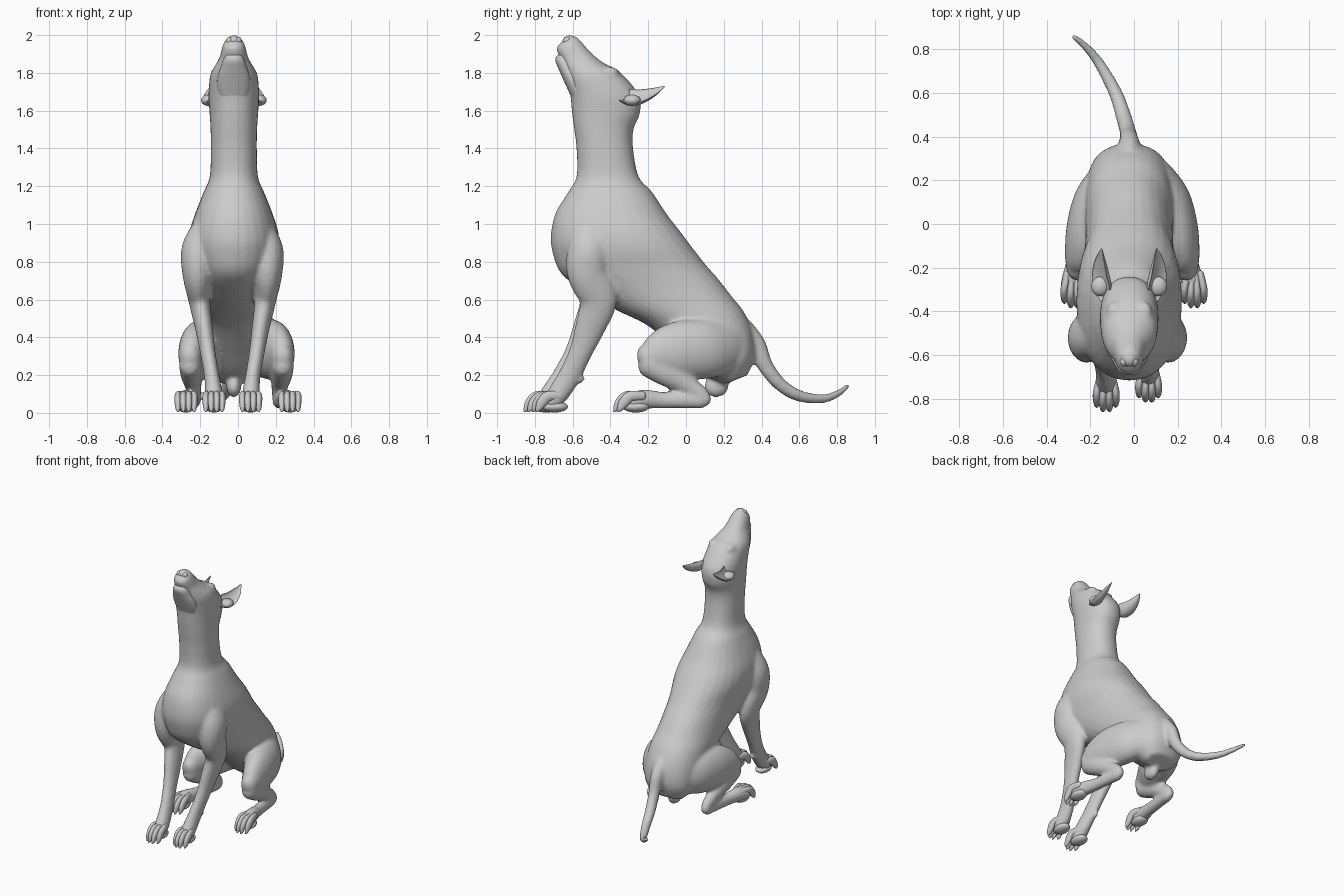
import bpy, bmesh, math
from mathutils import Vector, Matrix

if "Cube" in bpy.data.objects:
    bpy.data.objects.remove(bpy.data.objects["Cube"], do_unlink=True)

grey = bpy.data.materials.new("plain grey")
grey.use_nodes = True
grey.diffuse_color = (0.6, 0.6, 0.6, 1)
grey.node_tree.nodes["Principled BSDF"].inputs["Base Color"].default_value = (0.6, 0.6, 0.6, 1)

MID = -0.022   # the dog leans slightly to its right
N = 28         # points around each ring


def refine(rows, steps=6):
    """Catmull-Rom interpolation of rows of numbers."""
    out = []
    for i in range(len(rows) - 1):
        a, b, c, d = rows[max(i - 1, 0)], rows[i], rows[i + 1], rows[min(i + 2, len(rows) - 1)]
        for k in range(steps):
            t = k / steps
            out.append([0.5 * (2 * q + (r - p) * t + (2 * p - 5 * q + 4 * r - s) * t * t
                               + (3 * q - p - 3 * r + s) * t ** 3)
                        for p, q, r, s in zip(a, b, c, d)])
    return out + [list(rows[-1])]


def skin(bm, rings):
    """Bridge rings of points and close both ends."""
    vs = [[bm.verts.new(p) for p in ring] for ring in rings]
    faces = [bm.faces.new(vs[0]), bm.faces.new(vs[-1])]
    for a, b in zip(vs, vs[1:]):
        for i in range(N):
            j = (i + 1) % N
            faces.append(bm.faces.new((a[i], a[j], b[j], b[i])))
    bmesh.ops.recalc_face_normals(bm, faces=faces)


def loft(bm, rows):
    """Trunk shape from rows of (front y, front z, back y, back z, half width)."""
    rings = []
    for fy, fz, by, bz, w in refine(rows):
        c = Vector((MID, (fy + by) / 2, (fz + bz) / 2))
        u = Vector((0, (by - fy) / 2, (bz - fz) / 2))
        ring = []
        for k in range(N):
            a = 2 * math.pi * k / N
            co, si = [math.copysign(abs(f) ** 0.9, f) for f in (math.cos(a), math.sin(a))]
            ring.append(c + u * co + Vector((w * si, 0, 0)))
        rings.append(ring)
    skin(bm, rings)


def tube(bm, rows, cup=0):
    """Round-ended limb from rows of (x, y, z, side radius, depth radius)."""
    rows = refine(rows)
    pts = [Vector(r[:3]) for r in rows]
    data = []
    for i, r in enumerate(rows):
        t = (pts[min(i + 1, len(pts) - 1)] - pts[max(i - 1, 0)]).normalized()
        data.append((pts[i], t, r[3], r[4]))

    def dome(item, sign):
        p, t, a, b = item
        h = min(a, b)
        return [(p + t * sign * h * math.sin(g), t, a * math.cos(g), b * math.cos(g))
                for g in (0.4, 0.8, 1.15, 1.45)]
    data = dome(data[0], -1)[::-1] + data + dome(data[-1], 1)
    rings = []
    for p, t, a, b in data:
        side = (Vector((1, 0, 0)) - t * t.x).normalized()
        depth = t.cross(side)
        ring = []
        for k in range(N):
            g = 2 * math.pi * k / N
            c, s = math.cos(g), math.sin(g)
            m = cup * c - s
            if cup and m > 0:       # hollow out the upper outer side
                c -= 0.7 * m * cup
                s += 0.7 * m
            ring.append(p + side * a * c + depth * b * s)
        rings.append(ring)
    skin(bm, rings)


def ball(bm, loc, size):
    bmesh.ops.create_uvsphere(bm, u_segments=24, v_segments=16, radius=1,
                              matrix=Matrix.Translation(loc) @ Matrix.Diagonal((*size, 1)))


def finish(name, bm):
    me = bpy.data.meshes.new(name)
    bm.to_mesh(me)
    bm.free()
    me.materials.append(grey)
    me.shade_smooth()
    ob = bpy.data.objects.new(name, me)
    bpy.context.collection.objects.link(ob)
    return ob


def placed(rows, s, centre, step=0.0):
    """Mirror limb rows to side s; the left one may step back near the ground."""
    return [(centre + s * x, y + (step * max(0, 1 - z / 0.6) if s > 0 else 0), z, a, b)
            for x, y, z, a, b in rows]


# Body: head, trunk, legs and tail fused into one smooth skin
body = bmesh.new()
head = [(-.655, 1.968, -.592, 1.998, .036), (-.685, 1.935, -.562, 1.975, .055),
        (-.680, 1.905, -.528, 1.935, .066), (-.664, 1.87, -.482, 1.888, .077),
        (-.648, 1.825, -.425, 1.846, .102), (-.632, 1.77, -.365, 1.818, .124),
        (-.62, 1.72, -.295, 1.748, .132), (-.61, 1.66, -.245, 1.67, .134),
        (-.605, 1.60, -.245, 1.58, .129)]
trunk = [(-.595, 1.52, -.278, 1.50, .124), (-.58, 1.40, -.28, 1.40, .122),
         (-.58, 1.25, -.25, 1.25, .128), (-.63, 1.16, -.18, 1.17, .162),
         (-.69, 1.06, -.10, 1.05, .205), (-.715, .95, -.03, .96, .236),
         (-.707, .85, .03, .88, .24), (-.655, .73, .10, .79, .22),
         (-.50, .62, .17, .71, .205), (-.36, .54, .24, .62, .20),
         (-.20, .46, .31, .53, .20), (-.05, .33, .357, .42, .195),
         (.08, .21, .365, .30, .175), (.2, .15, .325, .20, .11)]
loft(body, head + trunk)

front_leg = [(.14, -.49, 1.0, .06, .09), (.180, -.515, .87, .088, .11),
             (.185, -.52, .74, .080, .11), (.175, -.465, .60, .058, .10),
             (.15, -.52, .45, .047, .08), (.13, -.58, .32, .041, .062),
             (.11, -.645, .20, .040, .060), (.10, -.70, .12, .045, .058),
             (.097, -.745, .065, .05, .052)]
thigh = [(.10, .20, .36, .10, .15), (.16, .10, .34, .11, .16), (.205, -.04, .33, .10, .155),
         (.235, -.14, .31, .075, .125), (.245, -.20, .29, .058, .08)]
shin = [(.245, -.19, .26, .060, .075), (.24, -.10, .21, .057, .072), (.23, 0, .15, .045, .054),
        (.225, .07, .10, .038, .048), (.225, .095, .065, .033, .044)]
hind_foot = [(.225, .08, .065, .036, .044), (.235, 0, .067, .036, .044),
             (.25, -.12, .067, .038, .044), (.268, -.22, .072, .047, .052),
             (.275, -.275, .06, .054, .05)]
for s in (-1, 1):
    tube(body, placed(front_leg, s, -.03, .045))
    for part in (thigh, shin, hind_foot):
        tube(body, placed(part, s, -.008))
    # Small pad behind each front wrist
    ball(body, (-.03 + s * .115, -.59 + (.03 if s > 0 else 0), .18), (.02, .026, .024))
    # Brow ridge
    ball(body, (MID + s * .07, -.405, 1.803), (.036, .05, .03))

tail = [(-.02, .30, .43, .06, .07), (-.022, .372, .36, .046, .052), (-.028, .42, .25, .038, .042),
        (-.05, .50, .15, .036, .036), (-.085, .60, .09, .032, .031), (-.15, .72, .075, .026, .025),
        (-.21, .80, .10, .021, .02), (-.275, .857, .143, .014, .014)]
tube(body, tail)
ball(body, (MID, .16, .14), (.04, .065, .058))       # rear underside
skin_ob = finish("body", body)
remesh = skin_ob.modifiers.new("fuse", "REMESH")
remesh.mode = "VOXEL"
remesh.voxel_size = 0.0105
remesh.use_smooth_shade = True
smooth = skin_ob.modifiers.new("soften", "SMOOTH")
smooth.factor = 0.5
smooth.iterations = 11

# Lower jaw, parted from the muzzle by the mouth line
jaw = bmesh.new()
loft(jaw, [(-.585, 1.62, -.50, 1.66, .075), (-.625, 1.71, -.53, 1.73, .088),
           (-.652, 1.77, -.55, 1.78, .086), (-.674, 1.82, -.58, 1.83, .070),
           (-.69, 1.86, -.61, 1.875, .056), (-.688, 1.885, -.63, 1.90, .04),
           (-.672, 1.897, -.645, 1.904, .018)])
finish("lower_jaw", jaw)

# Nose with two nostril wings
nose = bmesh.new()
ball(nose, (MID, -.615, 1.968), (.036, .038, .03))
for s in (-1, 1):
    ball(nose, (MID + s * .024, -.63, 1.968), (.018, .022, .022))
finish("nose", nose)

for s, side in ((-1, "right"), (1, "left")):
    # Cupped ear, hollow on its upper outer side
    ear = bmesh.new()
    tube(ear, placed([(.10, -.36, 1.685, .03, .03), (.125, -.30, 1.68, .048, .052),
                      (.137, -.25, 1.68, .050, .048), (.137, -.18, 1.70, .034, .03),
                      (.127, -.118, 1.727, .006, .006)], s, MID), cup=s)
    # Outer fold at the root of the ear
    ball(ear, (MID + s * .132, -.285, 1.655), (.042, .045, .03))
    finish(side + "_ear", ear)

    # Eye
    eye = bmesh.new()
    ball(eye, (MID + s * .076, -.455, 1.815), (.023, .025, .022))
    finish(side + "_eye", eye)

    # Four toes on each paw
    for name, cx, tip, centre, step in (("front", .097, -.84, -.03, .045),
                                        ("hind", .275, -.365, 0, 0)):
        toes = bmesh.new()
        for dx in (-.043, -.0145, .0145, .043):
            y = tip - (.014 if abs(dx) < .02 else -.006)
            x = cx + dx
            tube(toes, placed([(cx + .65 * dx, y + .13, .09, .017, .024),
                               (x, y + .065, .088, .0175, .027), (x, y + .03, .055, .0175, .027),
                               (x, y + .01, .024, .013, .017), (x, y, .01, .006, .007)],
                              s, centre, step))
        # Sole pad
        ball(toes, (centre + s * cx, tip + .10 + (step if s > 0 else 0), .032), (.048, .07, .03))
        finish(side + "_" + name + "_toes", toes)
